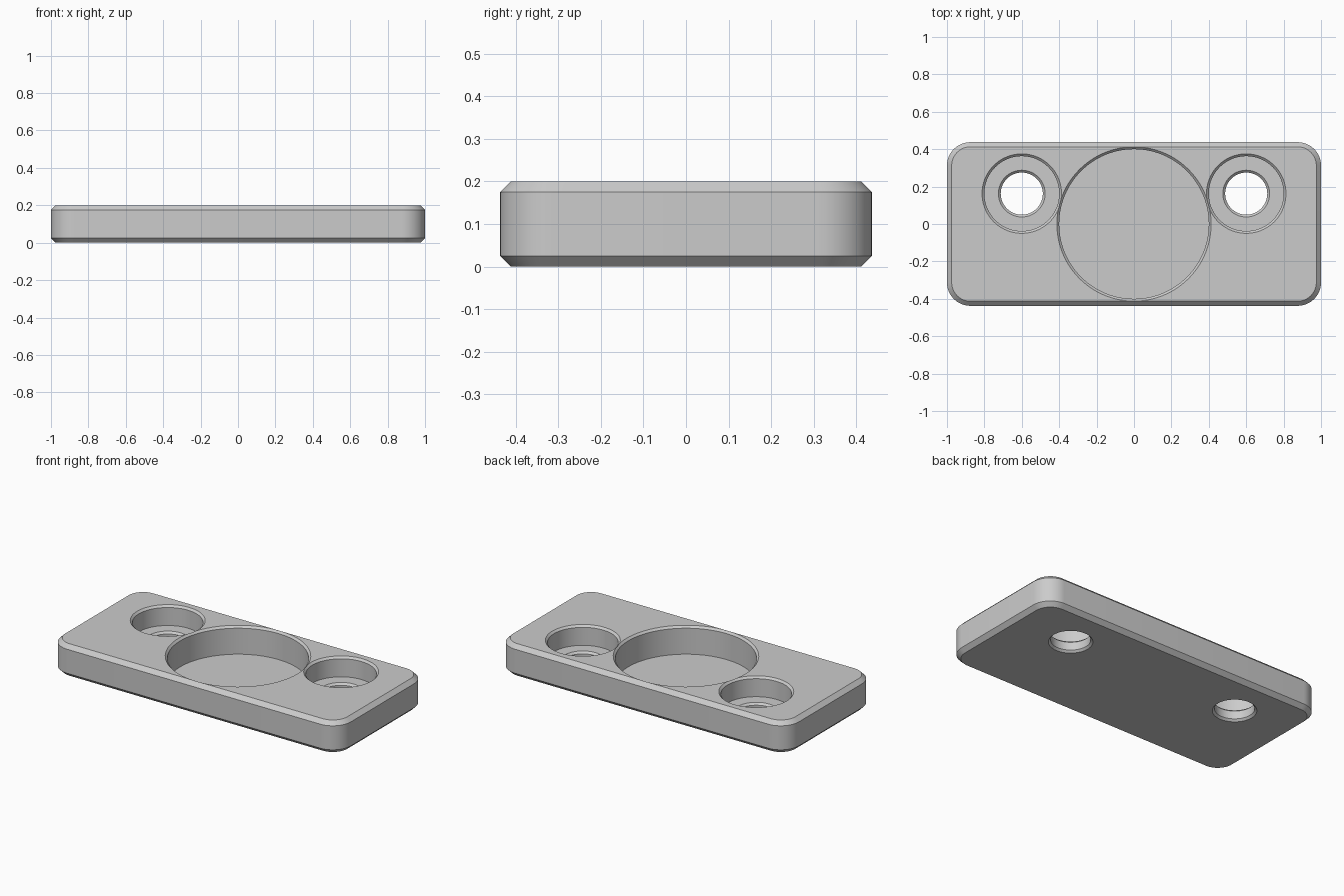
import bpy, bmesh
from math import sin, cos, pi, radians

LENGTH, WIDTH, HEIGHT = 2.0, 0.875, 0.2
CORNER, CHAMFER, LIP = 0.125, 0.025, 0.0125

cube = bpy.data.objects.get("Cube")
if cube:
    bpy.data.objects.remove(cube, do_unlink=True)

grey = bpy.data.materials.new("plain grey")
grey.use_nodes = True
colour = (0.6, 0.6, 0.6, 1)
grey.diffuse_color = colour
grey.node_tree.nodes["Principled BSDF"].inputs["Base Color"].default_value = colour


def loft(name, rings):
    """Skin a stack of equal-length point rings and cap both ends."""
    bm = bmesh.new()
    loops = [[bm.verts.new(p) for p in ring] for ring in rings]
    n = len(loops[0])
    for low, high in zip(loops, loops[1:]):
        for i in range(n):
            j = (i + 1) % n
            bm.faces.new((low[i], low[j], high[j], high[i]))
    bm.faces.new(loops[0][::-1])
    bm.faces.new(loops[-1])
    bmesh.ops.recalc_face_normals(bm, faces=bm.faces)
    mesh = bpy.data.meshes.new(name)
    bm.to_mesh(mesh)
    bm.free()
    mesh.materials.append(grey)
    obj = bpy.data.objects.new(name, mesh)
    bpy.context.collection.objects.link(obj)
    return obj


def rounded_ring(inset, z, steps=12):
    """Rounded rectangle outline, pulled inwards by inset."""
    r = CORNER - inset
    cx, cy = LENGTH / 2 - CORNER, WIDTH / 2 - CORNER
    corners = ((cx, cy), (-cx, cy), (-cx, -cy), (cx, -cy))
    return [(x + r * cos(a), y + r * sin(a), z)
            for q, (x, y) in enumerate(corners)
            for a in (pi / 2 * (q + k / steps) for k in range(steps + 1))]


def round_cutter(name, x, y, profile, sides=96):
    """Turned cutter from (radius, height) pairs."""
    return loft(name, [[(x + r * cos(2 * pi * k / sides), y + r * sin(2 * pi * k / sides), z)
                        for k in range(sides)] for r, z in profile])


# Plate with chamfered top and bottom edges
plate = loft("plate", [rounded_ring(CHAMFER, 0), rounded_ring(0, CHAMFER),
                       rounded_ring(0, HEIGHT - CHAMFER), rounded_ring(CHAMFER, HEIGHT)])


def lip_top(r):
    """Chamfered mouth of a pocket, carried past the top face."""
    return [(r, HEIGHT - LIP), (r + LIP, HEIGHT), (r + LIP, HEIGHT + 0.1)]


# Central blind pocket and two counterbored screw holes
POCKET_R, POCKET_FLOOR = 0.4, 0.025
BORE_R, BORE_FLOOR, HOLE_R = 0.2, 0.075, 0.1125
screw = [(HOLE_R + LIP, -0.1), (HOLE_R + LIP, 0), (HOLE_R, LIP),
         (HOLE_R, BORE_FLOOR - LIP), (HOLE_R + LIP, BORE_FLOOR),
         (BORE_R, BORE_FLOOR)] + lip_top(BORE_R)
cutters = [round_cutter("pocket_cutter", 0, 0, [(POCKET_R, POCKET_FLOOR)] + lip_top(POCKET_R))]
for side, x in (("left", 0.6), ("right", -0.6)):
    cutters.append(round_cutter(side + "_screw_cutter", x, 0.1625, screw))

bpy.ops.object.select_all(action='DESELECT')
plate.select_set(True)
bpy.context.view_layer.objects.active = plate
for cutter in cutters:
    cutter.hide_render = True
    mod = plate.modifiers.new("cut", 'BOOLEAN')
    mod.operation, mod.solver, mod.object = 'DIFFERENCE', 'EXACT', cutter
    bpy.ops.object.modifier_apply(modifier=mod.name)
    bpy.data.objects.remove(cutter, do_unlink=True)

bpy.ops.object.shade_smooth_by_angle(angle=radians(25))
